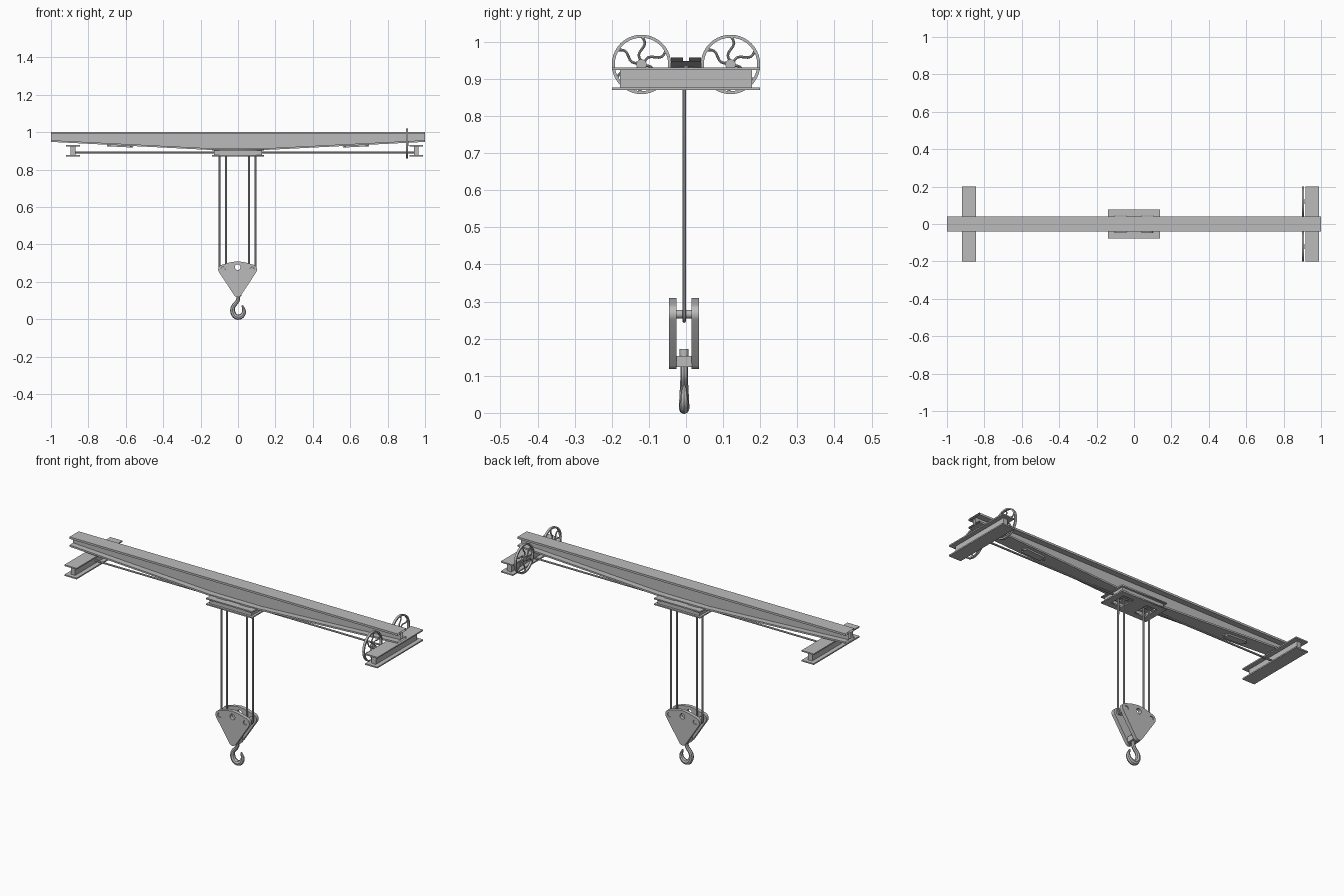
import bpy, bmesh, math
from mathutils import Vector, Matrix

cube = bpy.data.objects.get("Cube")
if cube:
    bpy.data.objects.remove(cube, do_unlink=True)

steel = bpy.data.materials.new("steel_grey")
steel.use_nodes = True
GREY = (0.5, 0.5, 0.5, 1)
steel.diffuse_color = GREY
steel.node_tree.nodes["Principled BSDF"].inputs["Base Color"].default_value = GREY


def add(name, mesh, smooth=False):
    mesh.name = name
    mesh.materials.clear()
    mesh.materials.append(steel)
    ob = bpy.data.objects.new(name, mesh)
    bpy.context.scene.collection.objects.link(ob)
    if smooth:
        bpy.ops.object.select_all(action='DESELECT')
        ob.select_set(True)
        bpy.context.view_layer.objects.active = ob
        bpy.ops.object.shade_smooth_by_angle(angle=math.radians(40))
    return ob


def from_bm(name, bm, smooth=False):
    bmesh.ops.recalc_face_normals(bm, faces=bm.faces)
    mesh = bpy.data.meshes.new(name)
    bm.to_mesh(mesh)
    bm.free()
    return add(name, mesh, smooth)


def box(bm, x, y, z):
    """Box from (low, high) pairs."""
    size = [b - a for a, b in (x, y, z)]
    mid = [(a + b) / 2 for a, b in (x, y, z)]
    bmesh.ops.create_cube(bm, size=1, matrix=Matrix.Translation(mid) @ Matrix.Diagonal((*size, 1)))


def from_curve(name, curve, matrix=None, smooth=False):
    tmp = bpy.data.objects.new("tmp", curve)
    bpy.context.scene.collection.objects.link(tmp)
    deps = bpy.context.evaluated_depsgraph_get()
    mesh = bpy.data.meshes.new_from_object(tmp.evaluated_get(deps))
    bpy.data.objects.remove(tmp, do_unlink=True)
    if matrix:
        mesh.transform(matrix)
    return add(name, mesh, smooth)


def spline(curve, pts, cyclic=False, radii=None, kind='POLY'):
    s = curve.splines.new(kind)
    s.points.add(len(pts) - 1)
    for i, p in enumerate(pts):
        s.points[i].co = (*p, 1)
        s.points[i].radius = radii[i] if radii else 1
    s.use_cyclic_u = cyclic
    if kind == 'NURBS':
        s.order_u = 3
        s.use_endpoint_u = True
        s.resolution_u = 6


def tube(name, paths, radius, cyclic=False, radii=None, kind='POLY'):
    c = bpy.data.curves.new(name, 'CURVE')
    c.dimensions = '3D'
    c.bevel_depth = radius
    c.bevel_resolution = 2
    c.use_fill_caps = True
    for p in paths:
        spline(c, p, cyclic, radii, kind)
    return from_curve(name, c, smooth=True)


def plate(name, loops, thick, matrix):
    """Flat sheet; the first loop is the outline, the others are holes."""
    c = bpy.data.curves.new(name, 'CURVE')
    c.dimensions = '2D'
    c.fill_mode = 'BOTH'
    c.extrude = thick / 2
    for l in loops:
        spline(c, [(x, y, 0) for x, y in l], True)
    return from_curve(name, c, matrix)


def arc(cx, cy, r, a0, a1, n):
    angles = [math.radians(a0 + (a1 - a0) * i / n) for i in range(n + 1)]
    return [(cx + r * math.cos(a), cy + r * math.sin(a)) for a in angles]


def rect(x0, x1, y0, y1):
    return [(x0, y0), (x1, y0), (x1, y1), (x0, y1)]


# Main girder: open-ended I section, deeper in the middle
bm = bmesh.new()
rings = []
for x, low in ((-1, .948), (-.15, .905), (.15, .905), (1, .948)):
    half = [(.04, low), (.04, low + .009), (.008, low + .009),
            (.008, .991), (.04, .991), (.04, 1.002)]
    section = half + [(-y, z) for y, z in reversed(half)]
    rings.append([bm.verts.new((x, y, z)) for y, z in section])
for a, b in zip(rings, rings[1:]):
    for i in range(len(a)):
        j = (i + 1) % len(a)
        bm.faces.new((a[i], a[j], b[j], b[i]))
from_bm("main_girder", bm)

# Flat covers below the girder
for side, label in ((-1, "right"), (1, "left")):
    bm = bmesh.new()
    box(bm, (-.07, .07), (-.02, .02), (-.006, .004))
    bmesh.ops.bevel(bm, geom=[e for e in bm.edges if abs((e.verts[0].co - e.verts[1].co).z) > .005],
                    offset=.015, segments=3, affect='EDGES')
    bm.transform(Matrix.Translation((side * .63, 0, .927)) @ Matrix.Rotation(-side * .05, 4, 'Y'))
    from_bm(label + "_girder_cover", bm)

# End carriages: I beams running across
for x, label in ((-.882, "right"), (.953, "left")):
    bm = bmesh.new()
    box(bm, (x - .037, x + .037), (-.2, .2), (.924, .931))
    box(bm, (x - .037, x + .037), (-.2, .2), (.87, .877))
    box(bm, (x - .013, x + .013), (-.178, .178), (.877, .924))
    from_bm(label + "_end_carriage", bm)

# Drive shaft between the carriages
tube("drive_shaft", [[(-.88, 0, .891), (.95, 0, .891)]], .005)

# Spoked wheels beside the left carriage
for y, label in ((-.12, "front"), (.12, "back")):
    c = Vector((.904, y, .939))
    bm = bmesh.new()
    prof = [(.072, -.006), (.08, -.006), (.08, .006), (.072, .006)]
    n = 40
    loops = []
    for k in range(n):
        rot = Matrix.Rotation(2 * math.pi * k / n, 3, 'X')
        loops.append([bm.verts.new(c + rot @ Vector((dx, r, 0))) for r, dx in prof])
    for k in range(n):
        a, b = loops[k], loops[(k + 1) % n]
        for i in range(4):
            j = (i + 1) % 4
            bm.faces.new((a[i], a[j], b[j], b[i]))
    bmesh.ops.create_cone(bm, cap_ends=True, segments=20, radius1=.014, radius2=.014, depth=.014,
                          matrix=Matrix.Translation(c) @ Matrix.Rotation(math.pi / 2, 4, 'Y'))
    from_bm(label + "_wheel_rim", bm, True)
    spokes = []
    for k in range(6):
        rot = Matrix.Rotation(math.pi / 3 * k + .5, 3, 'X')
        spokes.append([c + rot @ Vector((0, .008 + .066 * t / 8, .008 * math.sin(t / 8 * 2 * math.pi)))
                       for t in range(9)])
    tube(label + "_wheel_spokes", spokes, .0035)

# Trolley: two slotted plates joined by recessed walls
slots = [rect(-.105, -.04, -.045, .045), rect(.04, .105, -.045, .045)]
for z, label in ((.9055, "top"), (.8745, "bottom")):
    plate("trolley_%s_plate" % label, [rect(-.14, .14, -.078, .078)] + slots, .007,
          Matrix.Translation((0, 0, z)))
bm = bmesh.new()
for s in (-1, 1):
    box(bm, (-.128, .128), sorted((s * .058, s * .066)), (.878, .902))
    box(bm, sorted((s * .12, s * .128)), (-.058, .058), (.878, .902))
from_bm("trolley_walls", bm)

# Hoist ropes looping under the block pins
Y = -.005
ropes = []
for x in (-.081, .077):
    bend = arc(x, .265, .0175, 180, 360, 10)
    ropes.append([(bend[0][0], Y, .9)] + [(px, Y, pz) for px, pz in bend] + [(bend[-1][0], Y, .9)])
tube("hoist_ropes", ropes, .005)

# Hook block cheeks with pin holes and a top hole
outline = (arc(.078, .266, .026, -35, 70, 8) + [(.04, .304), (0, .31), (-.04, .304)]
           + arc(-.078, .266, .026, 110, 215, 8) + arc(0, .14, .022, 215, 325, 6))
holes = [arc(x, .267, .012, 0, 345, 23) for x in (-.078, .078)] + [arc(0, .278, .015, 0, 345, 23)]
upright = Matrix.Rotation(math.pi / 2, 4, 'X')
for y, label in ((Y - .031, "front"), (Y + .030, "back")):
    plate(label + "_block_cheek", [outline] + holes, .02, Matrix.Translation((-.002, y, 0)) @ upright)

# Sheave pins, crosshead and nut
bm = bmesh.new()
for x in (-.08, .076):
    bmesh.ops.create_cone(bm, cap_ends=True, segments=20, radius1=.0115, radius2=.0115, depth=.074,
                          matrix=Matrix.Translation((x, Y, .266)) @ upright)
from_bm("sheave_pins", bm, True)
bm = bmesh.new()
box(bm, (-.02, .02), (Y - .021, Y + .021), (.123, .153))
bmesh.ops.create_cone(bm, cap_ends=True, segments=20, radius1=.012, radius2=.012, depth=.02,
                      matrix=Matrix.Translation((0, Y, .162)))
from_bm("hook_crosshead", bm, True)

# Lifting hook
path = [(.002, .13), (.002, .105), (-.008, .088), (-.028, .068), (-.03, .036), (-.012, .011),
        (.014, .011), (.032, .03), (.032, .055), (.022, .074)]
thick = [.9, .9, .9, 1, 1.15, 1.25, 1.2, 1, .75, .35]
tube("lifting_hook", [[(x, Y, z) for x, z in path]], .0115, radii=thick, kind='NURBS')
